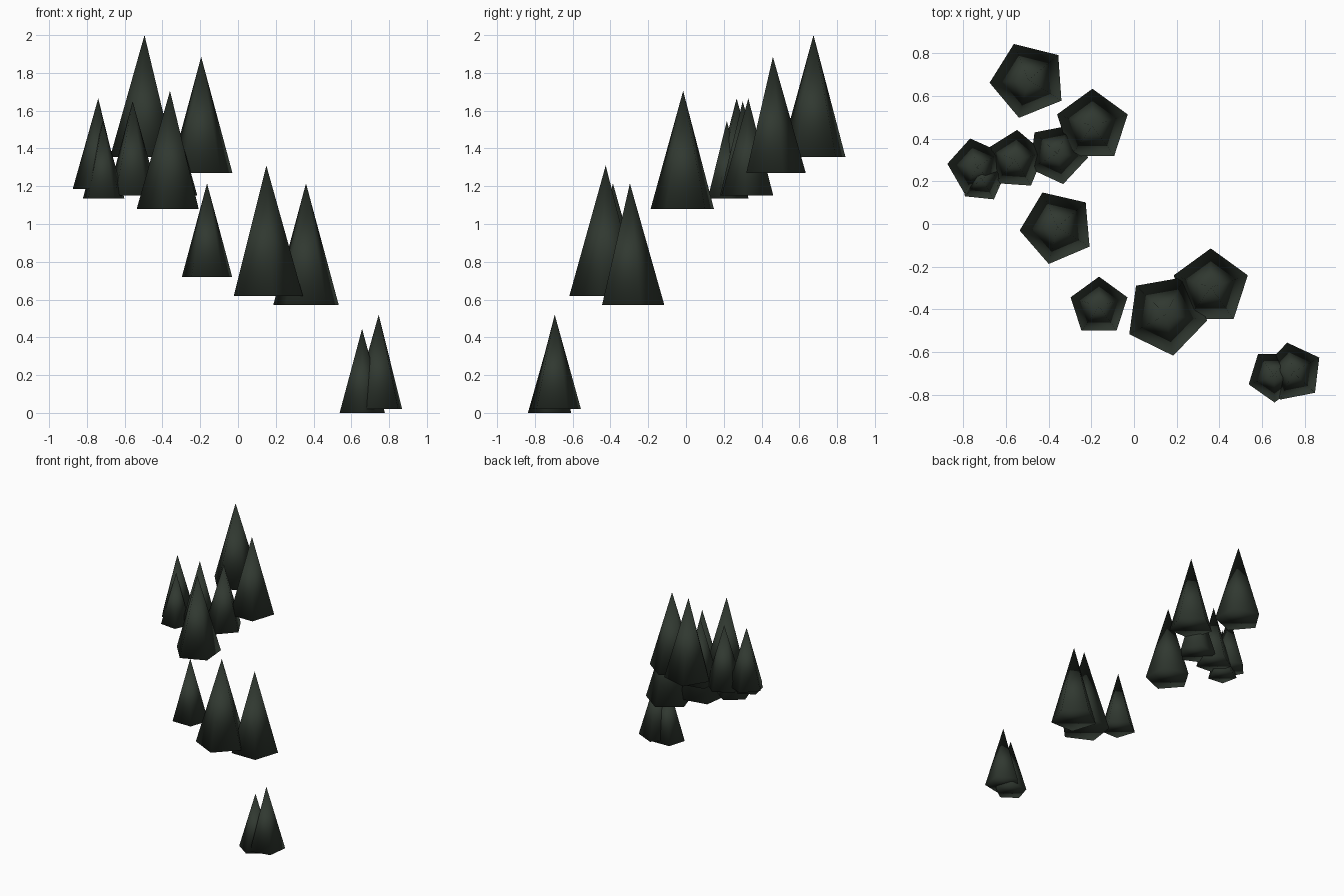
import bpy
import bmesh
from math import cos, sin, tau, radians

default_cube = bpy.data.objects.get("Cube")
if default_cube:
    bpy.data.objects.remove(default_cube, do_unlink=True)

# Single dark foliage colour
foliage = bpy.data.materials.new("dark_green_foliage")
foliage.use_nodes = True
colour = (0.03, 0.04, 0.03, 1)
foliage.diffuse_color = colour
shader = next(n for n in foliage.node_tree.nodes if n.type == 'BSDF_PRINCIPLED')
shader.inputs["Base Color"].default_value = colour
shader.inputs["Roughness"].default_value = 0.9

SIDES = 5
RADIUS_PER_HEIGHT = 0.283


def add_tree(name, x, y, base, top, turn):
    """Five-sided smooth cone with a closed base; turn is the angle of one corner."""
    height = top - base
    radius = height * RADIUS_PER_HEIGHT
    bm = bmesh.new()
    ring = []
    for i in range(SIDES):
        angle = radians(turn) + tau * i / SIDES
        ring.append(bm.verts.new((radius * cos(angle), radius * sin(angle), 0)))
    tip = bm.verts.new((0, 0, height))
    for i, corner in enumerate(ring):
        bm.faces.new((corner, ring[(i + 1) % SIDES], tip))
    bm.faces.new(list(reversed(ring)))
    for face in bm.faces:
        face.smooth = True
    mesh = bpy.data.meshes.new(name)
    bm.to_mesh(mesh)
    bm.free()
    mesh.materials.append(foliage)
    tree = bpy.data.objects.new(name, mesh)
    tree.location = (x, y, base)
    bpy.context.scene.collection.objects.link(tree)
    return tree


# Groups of trees climbing the slope: x, y, base, top, corner angle
groups = {
    "upper_tree": [
        (-.495, .675, 1.355, 2, 40),
        (-.195, .46, 1.27, 1.885, 18),
    ],
    "cluster_tree": [
        (-.36, .33, 1.15, 1.665, -7),
        (-.558, .3, 1.15, 1.65, 14),
        (-.74, .268, 1.185, 1.665, 30),
        (-.715, .216, 1.135, 1.545, 12),
    ],
    "middle_tree": [
        (-.36, -.015, 1.08, 1.705, 41),
        (-.164, -.387, .72, 1.215, 18),
        (.15, -.425, .62, 1.31, -8),
        (.36, -.297, .57, 1.215, 18),
    ],
    "lower_tree": [
        (.657, -.711, 0, .445, 55),
        (.745, -.695, .02, .52, 29),
    ],
}

for group, trees in groups.items():
    for number, spec in enumerate(trees, start=1):
        add_tree(f"{group}_{number}", *spec)
